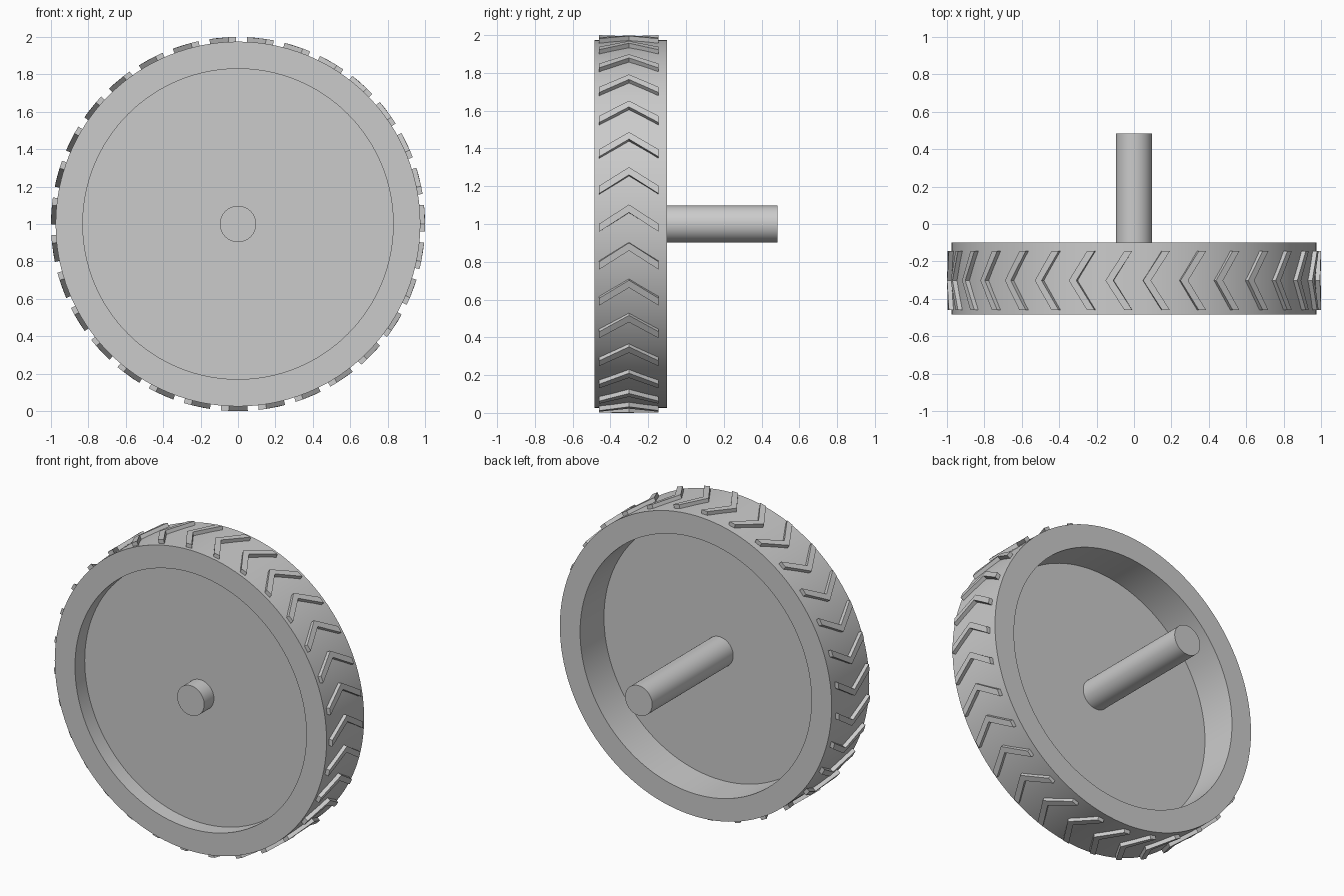
import bpy, bmesh
from math import sin, cos, pi, radians

cube = bpy.data.objects.get("Cube")
if cube:
    bpy.data.objects.remove(cube, do_unlink=True)

grey = bpy.data.materials.new("plain grey")
grey.use_nodes = True
grey.diffuse_color = (0.6, 0.6, 0.6, 1)
grey.node_tree.nodes["Principled BSDF"].inputs["Base Color"].default_value = (0.6, 0.6, 0.6, 1)

SEGMENTS = 128
TREADS = 31
TYRE_R, TREAD_R, RIM_R, AXLE_R = 0.975, 1.0, 0.83, 0.097
FRONT, BACK, AXLE_END = -0.485, -0.1, 0.485


def wheel_point(r, angle, y):
    """Point at a radius and angle about the axle line."""
    return (r * cos(angle), y, 1 + r * sin(angle))


def finish(name, bm):
    bmesh.ops.recalc_face_normals(bm, faces=bm.faces[:])
    mesh = bpy.data.meshes.new(name)
    bm.to_mesh(mesh)
    bm.free()
    mesh.materials.append(grey)
    obj = bpy.data.objects.new(name, mesh)
    bpy.context.collection.objects.link(obj)
    bpy.ops.object.select_all(action="DESELECT")
    obj.select_set(True)
    bpy.context.view_layer.objects.active = obj
    bpy.ops.object.shade_smooth_by_angle(angle=radians(30))
    return obj


def ring(bm, r, y):
    return [bm.verts.new(wheel_point(r, 2 * pi * i / SEGMENTS, y)) for i in range(SEGMENTS)]


def bridge(bm, a, b):
    for i in range(SEGMENTS):
        j = (i + 1) % SEGMENTS
        bm.faces.new((a[i], a[j], b[j], b[i]))


def lathe(name, profile, closed):
    """Turn (radius, y) points about the axle; open profiles get end caps."""
    bm = bmesh.new()
    rings = [ring(bm, r, y) for r, y in profile]
    for a, b in zip(rings, rings[1:]):
        bridge(bm, a, b)
    if closed:
        bridge(bm, rings[-1], rings[0])
    else:
        bm.faces.new(rings[0])
        bm.faces.new(rings[-1])
    return finish(name, bm)


# Tyre, recessed wheel disc and axle
lathe("tyre", [(TYRE_R, FRONT), (TYRE_R, BACK), (RIM_R, BACK), (RIM_R, FRONT)], True)
lathe("wheel_disc", [(RIM_R, -0.385), (RIM_R, -0.345)], False)
lathe("axle", [(AXLE_R, FRONT), (AXLE_R, AXLE_END)], False)

# Chevron treads: (y, angle of leading edge) at both ends and the apex
APEX, RISE, WIDTH = radians(5.9), 0.102, 0.042
stations = [(-0.46, APEX - RISE), (-0.302, APEX), (-0.145, APEX - RISE)]
bm = bmesh.new()
for k in range(TREADS):
    turn = 2 * pi * k / TREADS
    loops = []
    for y, lead in stations:
        corners = [(TYRE_R - 0.01, lead), (TREAD_R, lead),
                   (TREAD_R, lead - WIDTH), (TYRE_R - 0.01, lead - WIDTH)]
        loops.append([bm.verts.new(wheel_point(r, turn + a, y)) for r, a in corners])
    for a, b in zip(loops, loops[1:]):
        for i in range(4):
            j = (i + 1) % 4
            bm.faces.new((a[i], a[j], b[j], b[i]))
    bm.faces.new(loops[0])
    bm.faces.new(loops[-1])
treads = finish("chevron_treads", bm)
for face in treads.data.polygons:
    face.use_smooth = False
